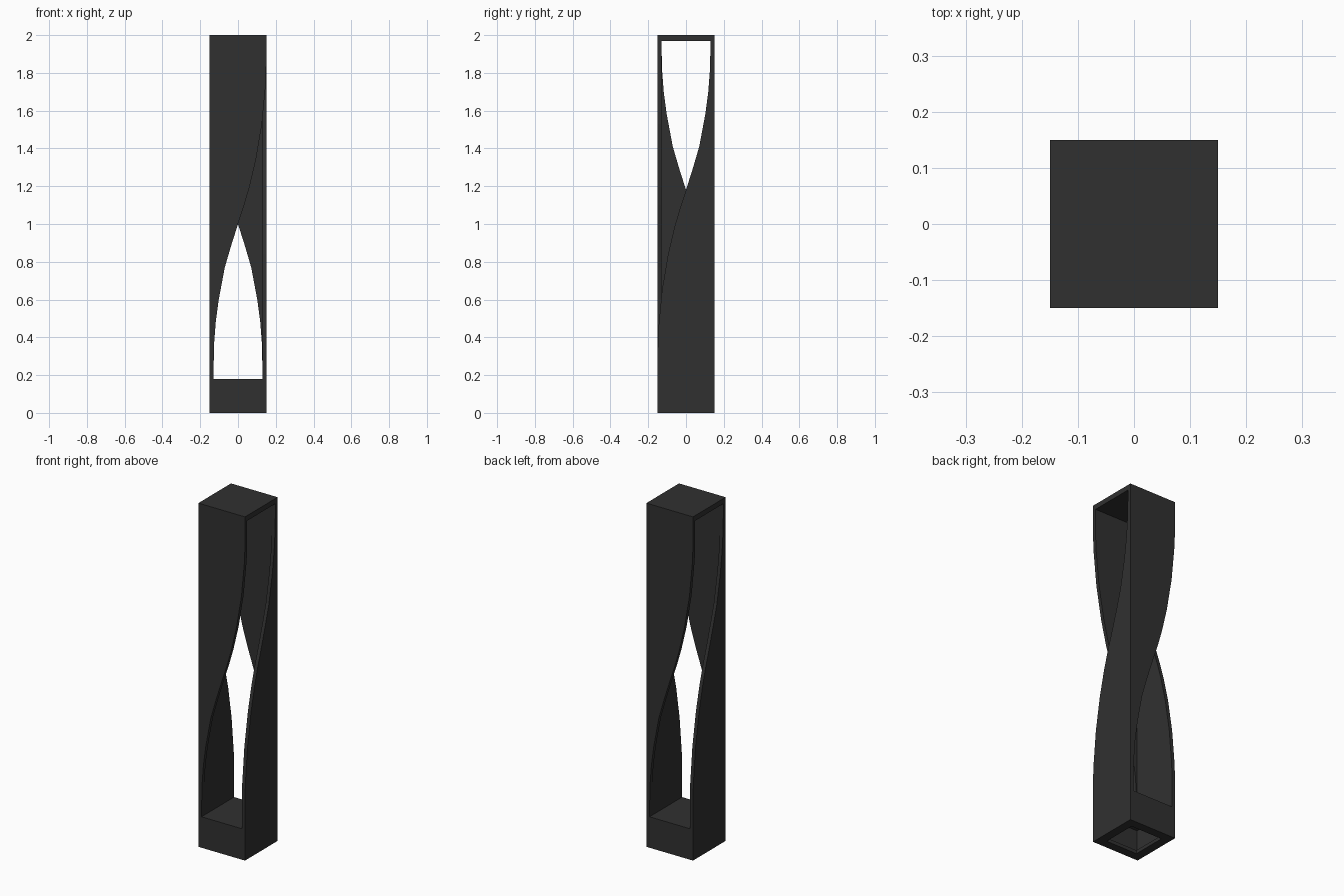
import bpy, bmesh
from mathutils import Matrix, Vector
from math import pi

if "Cube" in bpy.data.objects:
    bpy.data.objects.remove(bpy.data.objects["Cube"])

R, T, BASE, TOP = 0.15, 0.02, 0.18, 1.97

mat = bpy.data.materials.new("dark_metal")
mat.diffuse_color = (0.03, 0.03, 0.03, 1)
mat.use_nodes = True
mat.node_tree.nodes["Principled BSDF"].inputs["Base Color"].default_value = mat.diffuse_color

# Curved panel edge: (height, sideways position)
EDGE = [(0.18, -0.13), (0.36, -0.127), (0.48, -0.118), (0.6, -0.102), (0.77, -0.07),
        (0.88, -0.038), (1.0, 0.0), (1.1, 0.033), (1.2, 0.062), (1.34, 0.095),
        (1.53, 0.127), (1.74, 0.147), (1.85, 0.15), (2.0, 0.15)]


def finish(name, bm):
    bmesh.ops.recalc_face_normals(bm, faces=bm.faces)
    me = bpy.data.meshes.new(name)
    bm.to_mesh(me)
    bm.free()
    me.materials.append(mat)
    ob = bpy.data.objects.new(name, me)
    bpy.context.collection.objects.link(ob)
    return ob


def box(name, x0, x1, y0, y1, z0, z1):
    bm = bmesh.new()
    bmesh.ops.create_cube(bm, size=1)
    for v in bm.verts:
        v.co = ((x0 + x1) / 2 + v.co.x * (x1 - x0),
                (y0 + y1) / 2 + v.co.y * (y1 - y0),
                (z0 + z1) / 2 + v.co.z * (z1 - z0))
    return finish(name, bm)


def panel(name, start, edge, place, turn):
    """Sheet between a straight corner and a curved edge, as stacked quads given thickness."""
    bm = bmesh.new()
    rot = Matrix.Rotation(turn, 3, 'Z')
    rows = []
    for z, s in edge:
        pts = [place(start, 0, z), place(s, 0, z), place(s, T, z), place(start, T, z)]
        rows.append([bm.verts.new(rot @ Vector(p)) for p in pts])
    for a, b in zip(rows, rows[1:]):
        for i in range(4):
            j = (i + 1) % 4
            bm.faces.new((a[i], a[j], b[j], b[i]))
    bm.faces.new(rows[0])
    bm.faces.new(rows[-1])
    return finish(name, bm)


# Twisting walls: two L-shaped halves, half a turn apart
front_edge = [(min(z, TOP), s) for z, s in EDGE]
side_edge = [(BASE + 2.0 - z, s) for z, s in EDGE]
side_edge = [(min(z, TOP), s) for z, s in reversed(side_edge)]
for half, turn in (("front_left", 0), ("back_right", pi)):
    panel(half + "_face_panel", -R, front_edge,
          lambda s, d, z: (s, -R + d, z), turn)
    panel(half + "_side_panel", -R + T - 0.001, side_edge,
          lambda s, d, z: (-R + d, s, z), turn)

# Top cap
box("top_cap", -R, R, -R, R, TOP, 2.0)

# Hollow base: floor plate, four walls and a bottom flange
box("base_deck", -R, R, -R, R, BASE - 0.02, BASE)


def ring(name, width, z0, z1):
    inner = R - width
    for s, tag in ((-1, "a"), (1, "b")):
        lo, hi = sorted((s * R, s * inner))
        box(f"{name}_x_{tag}", lo, hi, -R, R, z0, z1)
        box(f"{name}_y_{tag}", -inner, inner, lo, hi, z0, z1)


ring("base_wall", T, 0.02, BASE - 0.02)
ring("base_flange", 0.05, 0, 0.02)
